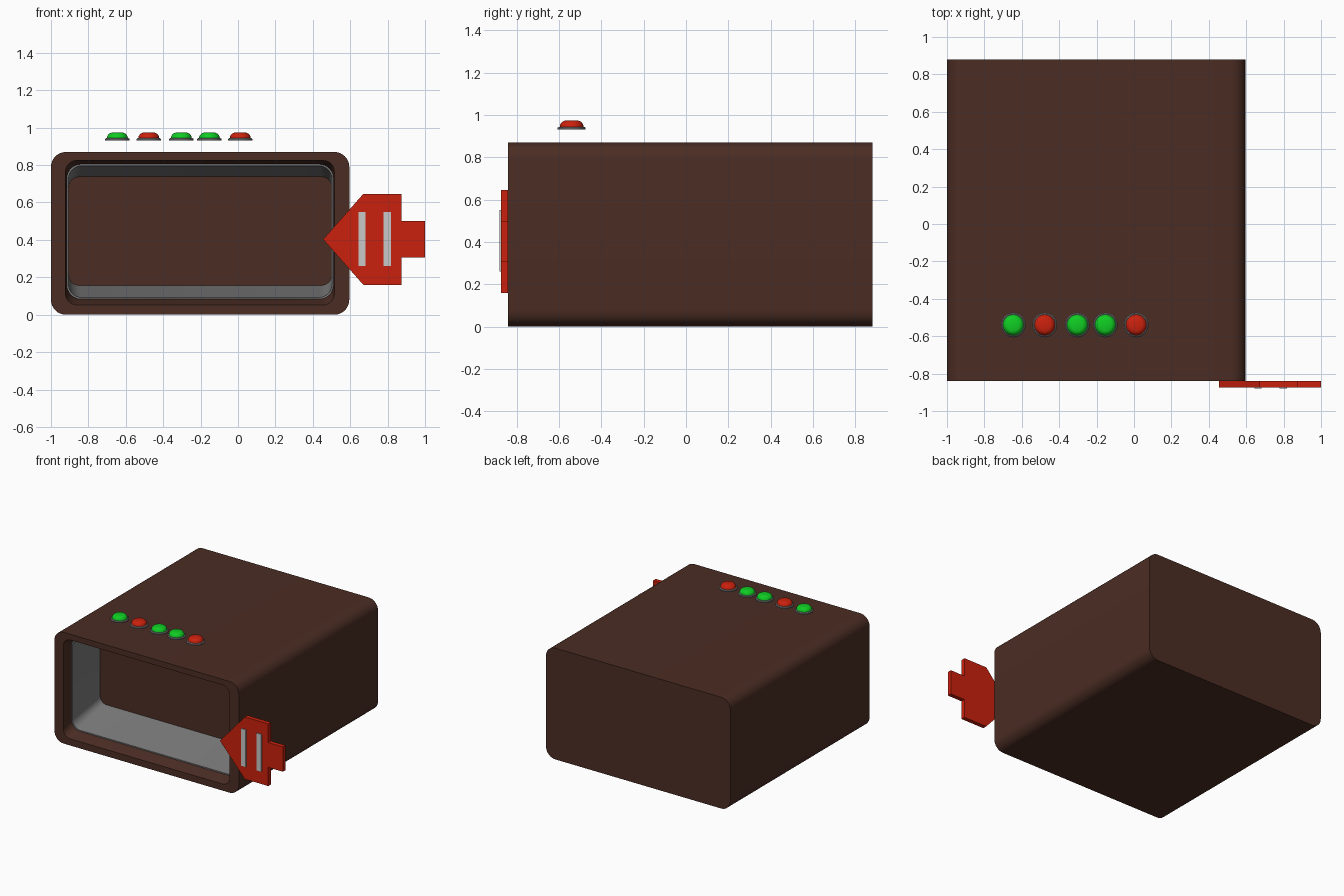
import bpy, bmesh, math
from math import sin, cos, pi

cube = bpy.data.objects.get("Cube")
if cube:
    bpy.data.objects.remove(cube, do_unlink=True)


def material(name, rgb):
    m = bpy.data.materials.new(name)
    m.use_nodes = True
    m.diffuse_color = (*rgb, 1)
    m.node_tree.nodes["Principled BSDF"].inputs["Base Color"].default_value = (*rgb, 1)
    return m


brown = material("dark brown", (0.07, 0.026, 0.017))
grey = material("mid grey", (0.2, 0.2, 0.2))
red = material("red", (0.6, 0.015, 0.004))
green = material("green", (0.005, 0.61, 0.017))
silver = material("light grey", (0.58, 0.58, 0.58))


def rounded_rect(x0, x1, z0, z1, y, r, steps=8):
    """Loop of points for a rounded rectangle facing -y."""
    corners = [(x1 - r, z1 - r), (x0 + r, z1 - r), (x0 + r, z0 + r), (x1 - r, z0 + r)]
    return [(cx + r * cos(a), y, cz + r * sin(a))
            for q, (cx, cz) in enumerate(corners)
            for a in [(q + i / steps) * pi / 2 for i in range(steps + 1)]]


def circle(x, y, z, r, n=32):
    return [(x + r * cos(2 * pi * i / n), y + r * sin(2 * pi * i / n), z) for i in range(n)]


def loft(name, loops, mat, cap_start=True, cap_end=True, angle=35):
    """Skin a row of loops that share a point count."""
    bm = bmesh.new()
    rings = [[bm.verts.new(p) for p in loop] for loop in loops]
    n = len(rings[0])
    for a, b in zip(rings, rings[1:]):
        for i in range(n):
            j = (i + 1) % n
            bm.faces.new((a[i], a[j], b[j], b[i]))
    if cap_start:
        bm.faces.new(rings[0][::-1])
    if cap_end:
        bm.faces.new(rings[-1])
    mesh = bpy.data.meshes.new(name)
    bm.to_mesh(mesh)
    bm.free()
    mesh.materials.append(mat)
    obj = bpy.data.objects.new(name, mesh)
    bpy.context.collection.objects.link(obj)
    bpy.ops.object.select_all(action='DESELECT')
    obj.select_set(True)
    bpy.context.view_layer.objects.active = obj
    bpy.ops.object.mode_set(mode='EDIT')
    bpy.ops.mesh.select_all(action='SELECT')
    bpy.ops.mesh.normals_make_consistent(inside=False)
    bpy.ops.object.mode_set(mode='OBJECT')
    bpy.ops.object.shade_smooth_by_angle(angle=math.radians(angle))
    return obj


def plate(name, outline, y_back, y_front, mat):
    """Flat plate from an x, z outline."""
    return loft(name, [[(x, y, z) for x, z in outline] for y in (y_back, y_front)], mat)


# Housing: closed back, rounded sides, front rim and the recess behind it
FRONT, BACK, LIP, PANEL = -0.84, 0.88, -0.74, -0.41
mouth = rounded_rect(-0.915, 0.51, 0.083, 0.805, LIP, 0.075)
housing = loft("housing", [
    rounded_rect(-1, 0.595, 0, 0.87, BACK, 0.08),
    rounded_rect(-1, 0.595, 0, 0.87, FRONT, 0.08),
    rounded_rect(-0.922, 0.515, 0.052, 0.825, FRONT, 0.06),
    mouth,
    rounded_rect(-0.915, 0.51, 0.15, 0.745, PANEL + 0.01, 0.06),
], brown)

# Tapered grey lining with a thin lip, ending at the inner panel
loft("cavity_lining", [
    mouth,
    rounded_rect(-0.915, 0.51, 0.083, 0.805, LIP - 0.012, 0.075),
    rounded_rect(-0.906, 0.502, 0.092, 0.796, LIP - 0.012, 0.07),
    rounded_rect(-0.905, 0.501, 0.157, 0.738, PANEL, 0.055),
], grey, False, False)
loft("inner_panel", [
    rounded_rect(-0.905, 0.501, 0.157, 0.738, PANEL + 0.004, 0.055),
    rounded_rect(-0.905, 0.501, 0.157, 0.738, PANEL, 0.055),
], brown)

# Row of floating push buttons, each on a grey washer
buttons = [(-0.645, green), (-0.477, red), (-0.303, green), (-0.153, green), (0.012, red)]
for k, (x, mat) in enumerate(buttons, 1):
    y = -0.54
    loft(f"button_base_{k}", [circle(x, y, z, r) for r, z in
                              [(0.066, 0.931), (0.066, 0.939), (0.06, 0.944)]], grey)
    loft(f"button_cap_{k}", [circle(x, y, z, r) for r, z in
                             [(0.056, 0.942), (0.055, 0.952), (0.05, 0.961),
                              (0.042, 0.969), (0.032, 0.973)]], mat, angle=50)

# Arrow sign on the front edge, mirrored about its middle height
MID = 0.403
half = [(0.67, 0.243), (0.873, 0.243), (0.873, 0.097), (1.0, 0.097)]
outline = [(0.455, MID)] + [(x, MID + h) for x, h in half] + [(x, MID - h) for x, h in half[::-1]]
plate("arrow_sign", outline, FRONT, -0.873, red)

# Two plain trim strips on the sign
for side, x in (("right", 0.663), ("left", 0.797)):
    strip = [(x - 0.02, 0.26), (x + 0.02, 0.26), (x + 0.02, 0.55), (x - 0.02, 0.55)]
    plate(f"sign_strip_{side}", strip, -0.873, -0.88, silver)
